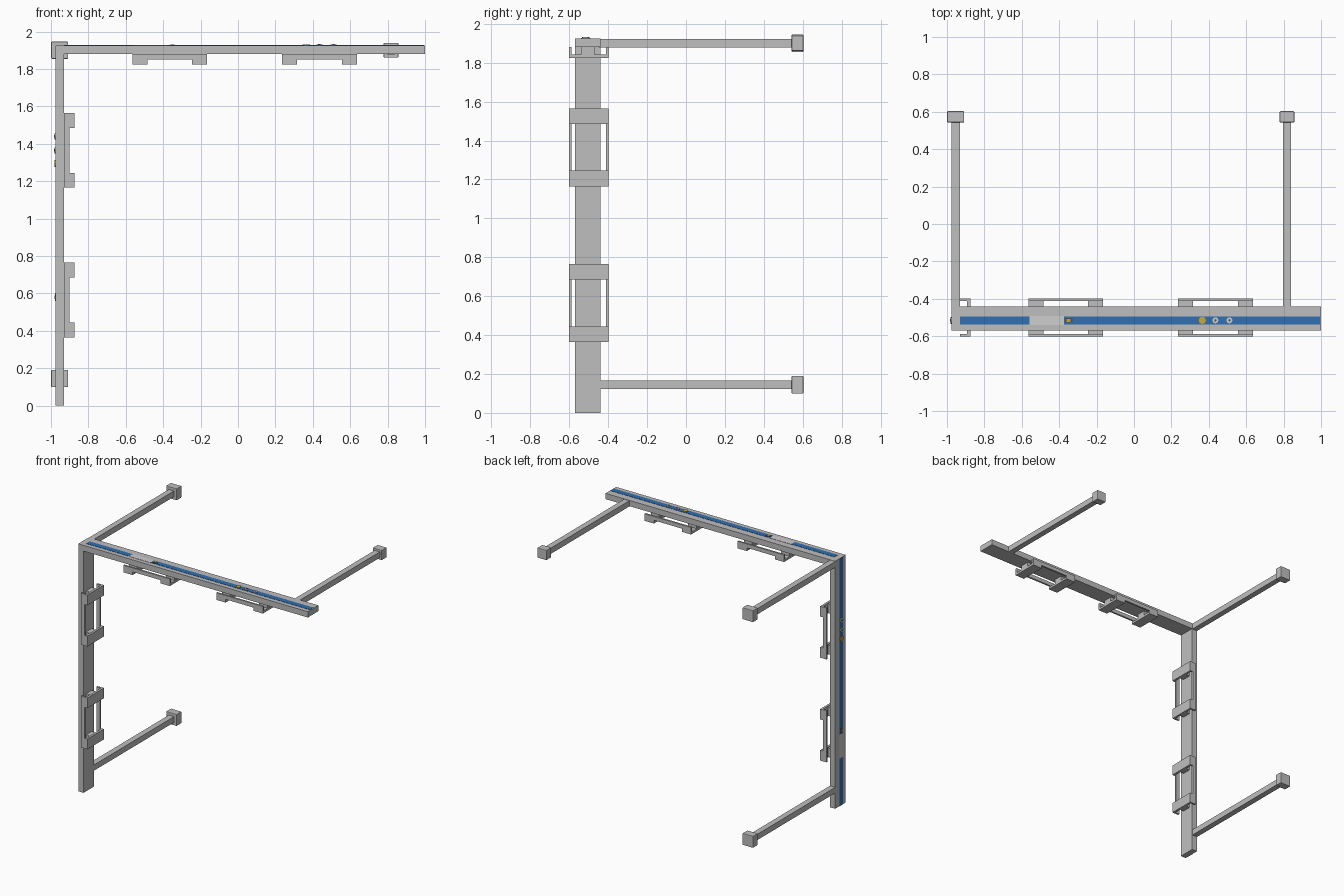
import bpy
from mathutils import Matrix, Vector

cube = bpy.data.objects.get("Cube")
if cube:
    bpy.data.objects.remove(cube, do_unlink=True)


def material(name, rgb):
    m = bpy.data.materials.new(name)
    m.use_nodes = True
    m.diffuse_color = (*rgb, 1)
    m.node_tree.nodes["Principled BSDF"].inputs["Base Color"].default_value = (*rgb, 1)
    return m


GREY = material("grey metal", (0.52, 0.52, 0.52))
LIGHT = material("light grey", (0.62, 0.62, 0.62))
BLUE = material("blue strip", (0.03, 0.16, 0.45))
YELLOW = material("yellow", (0.6, 0.4, 0.03))
DARK = material("dark grey", (0.08, 0.08, 0.08))


def box(name, lo, hi, mat, frame=Matrix(), bevel=0):
    lo, hi = Vector(lo), Vector(hi)
    bpy.ops.mesh.primitive_cube_add(size=1)
    ob = bpy.context.object
    ob.name = name
    ob.data.transform(frame @ Matrix.Translation((lo + hi) / 2) @ Matrix.Diagonal((*(hi - lo), 1)))
    ob.data.materials.append(mat)
    if bevel:
        mod = ob.modifiers.new("bevel", "BEVEL")
        mod.width = bevel
        mod.segments = 2
    return ob


def disc(name, centre, radius, height, mat, frame):
    bpy.ops.mesh.primitive_cylinder_add(vertices=20, radius=radius, depth=height)
    ob = bpy.context.object
    ob.name = name
    ob.data.transform(frame @ Matrix.Translation(centre))
    ob.data.materials.append(mat)
    bpy.ops.object.shade_smooth_by_angle()


Y0, Y1 = -0.57, -0.44       # beam faces
T = 0.045                   # beam thickness
MID = -0.515                # strip centre line
LENGTH = 1.93


def bracket(name, start, f):
    """Channel bracket with a cut-out middle, hung on the inner face."""
    end = start + 0.4
    for side, y in (("front", -0.602), ("back", -0.412)):
        box(f"{name}_{side}_rail", (start, y, -0.03), (end, y + 0.014, 0), GREY, f)
    for part, u in (("first", start), ("second", end - 0.08)):
        box(f"{name}_{part}_crossbar", (u, -0.602, -0.055), (u + 0.08, -0.398, -0.038), GREY, f)
        for side, y in (("front", -0.602), ("back", -0.412)):
            box(f"{name}_{part}_{side}_lug", (u, y, -0.038), (u + 0.08, y + 0.014, -0.03), GREY, f)
        box(f"{name}_{part}_spacer", (u + 0.005, -0.54, -0.038), (u + 0.075, -0.47, 0), GREY, f)


def rail(name, f):
    """Beam along local x, with its strip on local +z and brackets below."""
    box(name, (0, Y0, 0), (LENGTH if "top" in name else LENGTH - 0.005, Y1, T), GREY, f)
    top = T + 0.002
    for part, a, b, mat in (("short_strip", 0, 0.37, BLUE), ("label_plate", 0.37, 0.555, LIGHT),
                            ("long_strip", 0.555, LENGTH - 0.005, BLUE)):
        half = 0.021 if mat is BLUE else 0.024
        box(f"{name}_{part}", (a, MID - half, T - 0.003), (b, MID + half, top), mat, f)
    # Controls along the strip
    box(f"{name}_switch", (0.56, MID - 0.012, T), (0.6, MID + 0.012, T + 0.004), DARK, f)
    box(f"{name}_switch_mark", (0.57, MID - 0.008, T), (0.59, MID + 0.008, T + 0.006), YELLOW, f)
    disc(f"{name}_button", (1.295, MID, T + 0.003), 0.019, 0.008, YELLOW, f)
    for i, u in enumerate((1.365, 1.44)):
        disc(f"{name}_knob_{i}", (u, MID, T + 0.003), 0.016, 0.008, LIGHT, f)
        disc(f"{name}_knob_centre_{i}", (u, MID, T + 0.005), 0.006, 0.007, DARK, f)
    for i, start in enumerate((0.365, 1.165)):
        bracket(f"{name}_bracket_{i}", start, f)


# The post is the same rail stood upright, its strip facing outwards
top_frame = Matrix.Translation((-0.93, 0, 1.88))
post_frame = Matrix.Translation((-0.93, 0, 0)) @ Matrix.Rotation(-1.5707963, 4, "Y")
rail("top_beam", top_frame)
rail("post", post_frame)


def arm(name, x, z, cap):
    box(f"{name}_arm", (x - 0.0225, Y1 - 0.01, z - 0.0225), (x + 0.0225, 0.55, z + 0.0225), GREY)
    box(f"{name}_arm_cap", (x - cap, 0.543, z - cap), (x + cap, 0.603, z + cap), GREY, bevel=0.004)


# Arms reaching backwards with square end caps
arm("upper_right", -0.9535, 1.9, 0.0455)
arm("upper_left", 0.818, 1.9, 0.039)
arm("lower_right", -0.9535, 0.145, 0.0455)
